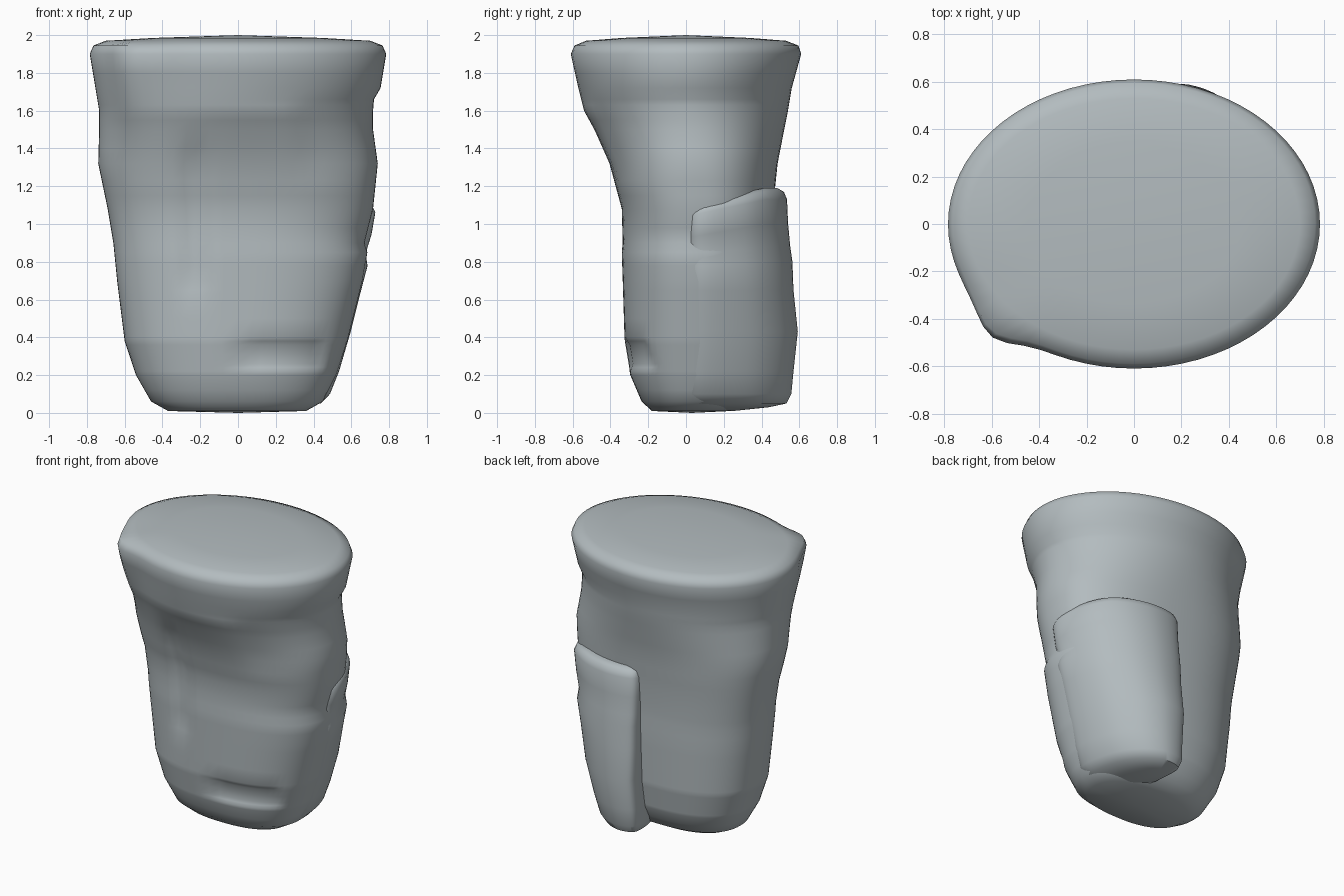
import bpy, bmesh, math
from mathutils import Vector

if "Cube" in bpy.data.objects:
    bpy.data.objects.remove(bpy.data.objects["Cube"])

clay = bpy.data.materials.new("grey_clay")
clay.diffuse_color = (0.45, 0.50, 0.52, 1)
clay.use_nodes = True
clay.node_tree.nodes["Principled BSDF"].inputs["Base Color"].default_value = clay.diffuse_color


def loft(name, rings, top, bottom, angle):
    """Skin a stack of closed rings and close both ends with a fan."""
    bm = bmesh.new()
    loops = [[bm.verts.new(p) for p in r] for r in rings]
    n = len(loops[0])
    for a, b in zip(loops, loops[1:]):
        for i in range(n):
            j = (i + 1) % n
            bm.faces.new((a[i], a[j], b[j], b[i]))
    for loop, tip in ((loops[0], bottom), (loops[-1], top)):
        c = bm.verts.new(tip)
        for i in range(n):
            bm.faces.new((loop[i], loop[(i + 1) % n], c))
    bmesh.ops.recalc_face_normals(bm, faces=bm.faces)
    me = bpy.data.meshes.new(name)
    bm.to_mesh(me)
    bm.free()
    ob = bpy.data.objects.new(name, me)
    bpy.context.collection.objects.link(ob)
    me.materials.append(clay)
    bpy.ops.object.select_all(action='DESELECT')
    ob.select_set(True)
    bpy.context.view_layer.objects.active = ob
    bpy.ops.object.shade_smooth_by_angle(angle=math.radians(angle))
    return ob


def interp(table, z):
    for a, b in zip(table, table[1:]):
        if z <= b[0]:
            t = (z - a[0]) / (b[0] - a[0])
            return [p + (q - p) * t for p, q in zip(a, b)]
    return list(table[-1])


def step(a, b, v):
    t = max(0, min(1, (v - a) / (b - a)))
    return t * t * (3 - 2 * t)


def window(a, b, soft, v):
    return step(a - soft, a + soft, v) * (1 - step(b - soft, b + soft, v))


# body profile: z, left x, right x, front y, back y
profile = [
    (0.01, -.37, .36, -.18, .24), (0.06, -.46, .45, -.235, .33),
    (0.20, -.54, .52, -.295, .41), (0.38, -.60, .58, -.325, .44),
    (0.70, -.64, .66, -.335, .45), (0.85, -.655, .685, -.34, .45),
    (0.90, -.66, .67, -.335, .45), (1.08, -.69, .715, -.34, .46),
    (1.32, -.74, .74, -.405, .485), (1.50, -.735, .715, -.485, .52),
    (1.60, -.735, .715, -.54, .54), (1.66, -.745, .72, -.555, .55),
    (1.72, -.755, .755, -.57, .56), (1.90, -.785, .785, -.61, .61),
    (1.945, -.765, .765, -.59, .595), (1.97, -.70, .70, -.53, .53),
    (1.985, -.45, .45, -.34, .34)]


def body_ring(z, n=72):
    _, l, r, f, b = interp(profile, z)
    e = 2 / (2.0 + 0.4 * (1 - step(1.1, 1.7, z)))
    ring = []
    for i in range(n):
        t = 2 * math.pi * i / n
        c, s = math.cos(t), math.sin(t)
        cx, cy = (l + r) / 2, (f + b) / 2
        x = cx + (r - l) / 2 * math.copysign(abs(c) ** e, c)
        y = cy + (b - f) / 2 * math.copysign(abs(s) ** e, s)
        if s < 0:
            # finger crease and shallow pressed band on the front
            y += .035 * window(.65, 1.4, .1, z) * math.exp(-((x + .23) / .06) ** 2) * (x < -.19)
            y += .02 * window(.24, .38, .02, z) * window(0, .45, .03, x)
            # cuff edge on the front right
            y += .012 * window(1.3, 1.63, .03, z) * step(.25, .4, x)
        # corner bump at the front left of the rim
        k = .06 * step(1.3, 1.9, z) * math.exp(-((x + .56) / .1) ** 2) * (s < 0) * (z < 1.96)
        ring.append((x - k * .7, y - k * .8, z))
    return ring


levels = sorted({p[0] for p in profile} | {.03, .12, .22, .24, .26, .31, .36, .4, .5, .6,
                                            .65, .78, .98, 1.15, 1.23, 1.4, 1.55, 1.63, 1.8})
loft("fist_body", [body_ring(z) for z in levels], (0, 0, 2), (0, .03, 0), 60)

# thumb lobe wrapping the back right side
outline = [(.08, .3), (.04, .49), (.10, .555), (.27, .565), (.45, .50),
           (.60, .36), (.68, .16), (.66, .03), (.5, -.02), (.3, .1)]
lobe = [  # z, x scale, y scale, shrink toward the middle
    (0.03, .55, .90, .72), (0.05, .66, .97, .93), (0.10, .71, .98, 1),
    (0.22, .78, 1.0, 1), (0.43, .87, 1.04, 1), (0.65, .95, 1.0, 1),
    (0.80, 1.0, .99, 1), (0.88, .985, .97, 1), (1.0, 1.03, .95, 1),
    (1.13, 1.06, .94, 1), (1.17, 1.05, .93, .96), (1.19, 1.04, .92, .85)]


def spline(pts, sub=5):
    out, n = [], len(pts)
    for i in range(n):
        a, b, c, d = (Vector(pts[(i + k) % n]) for k in (-1, 0, 1, 2))
        for j in range(sub):
            t = j / sub
            out.append(.5 * (2 * b + (c - a) * t + (2 * a - 5 * b + 4 * c - d) * t * t
                             + (3 * b - a - 3 * c + d) * t ** 3))
    return out


def lobe_ring(z, sx, sy, k):
    ring = []
    for p in spline(outline):
        x = .36 + (p.x - .36) * k
        y = .28 + (p.y - .28) * k
        drop = .2 * min(0, y - .45) * step(.6, 1.15, z)
        ring.append((x * sx, y * sy, z + drop))
    return ring


loft("thumb_lobe", [lobe_ring(*r) for r in lobe], (.37, .26, 1.15), (.2, .25, .01), 50)
